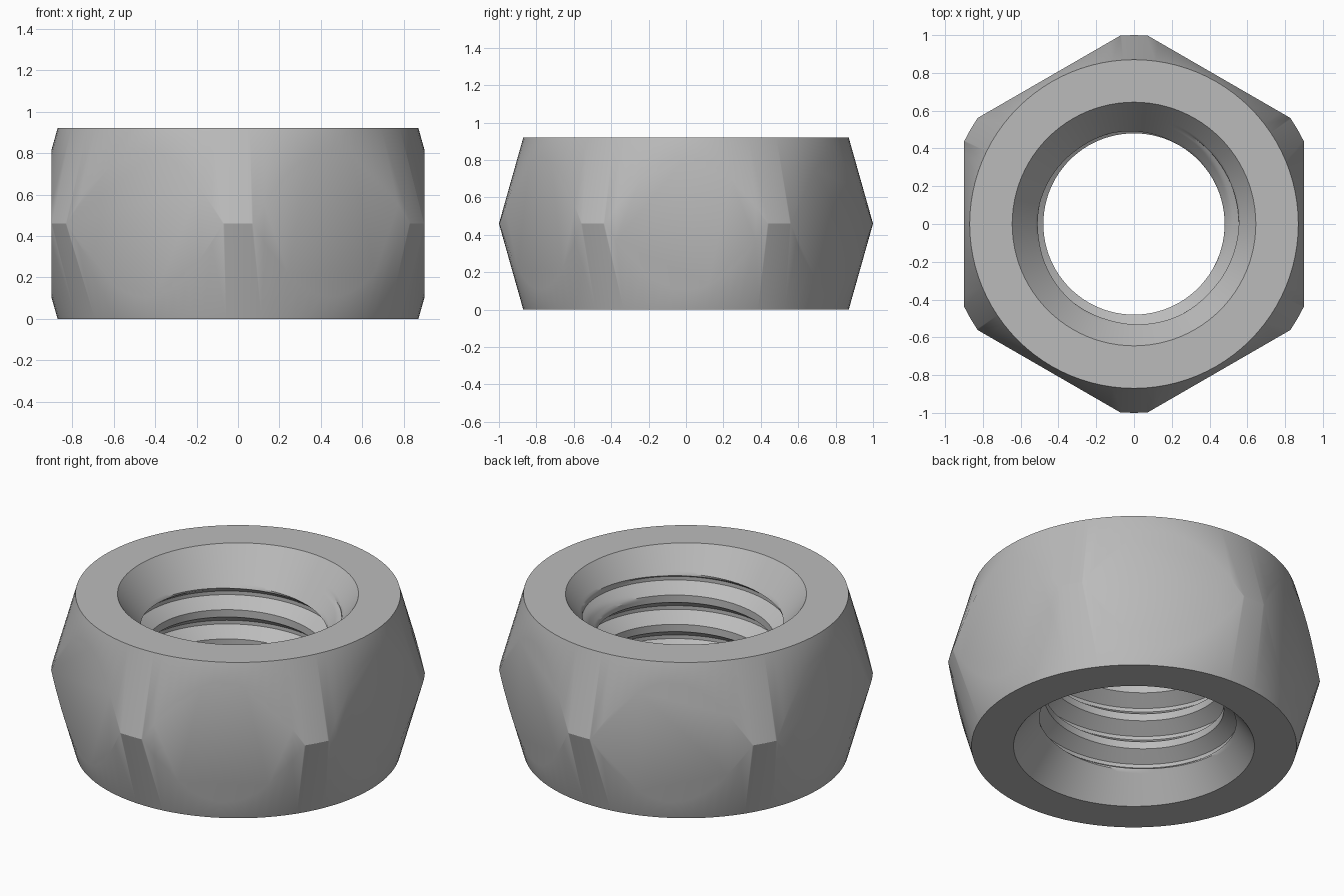
import bpy, bmesh, math
from mathutils import Vector

cube = bpy.data.objects.get("Cube")
if cube:
    bpy.data.objects.remove(cube, do_unlink=True)

SEGMENTS = 96
HEIGHT, MID = 0.92, 0.46
FACE_R, CORNER_R, FLAT_R = 0.87, 1.0, 0.90
MOUTH_R, MAJOR_R, MINOR_R = 0.645, 0.555, 0.48
PITCH, SLOPE = 0.173, 0.75


def polar(r, angle, z):
    return (r * math.cos(angle), r * math.sin(angle), z)


def add_grid(bm, rows):
    """Join rows of points into a sheet of quads, dropping collapsed ones later."""
    rows = [[bm.verts.new(p) for p in row] for row in rows]
    for a, b in zip(rows, rows[1:]):
        for j in range(len(a) - 1):
            bm.faces.new((a[j], a[j + 1], b[j + 1], b[j]))


def weld(bm):
    bmesh.ops.remove_doubles(bm, verts=bm.verts[:], dist=0.0001)


def finish(bm, name, material):
    mesh = bpy.data.meshes.new(name)
    bm.to_mesh(mesh)
    bm.free()
    mesh.materials.append(material)
    obj = bpy.data.objects.new(name, mesh)
    bpy.context.collection.objects.link(obj)
    bpy.ops.object.select_all(action='DESELECT')
    obj.select_set(True)
    bpy.context.view_layer.objects.active = obj
    bpy.ops.object.shade_smooth_by_angle(angle=math.radians(30))
    return obj


steel = bpy.data.materials.new("steel grey")
steel.use_nodes = True
colour = (0.5, 0.5, 0.5, 1)
steel.diffuse_color = colour
steel.node_tree.nodes["Principled BSDF"].inputs["Base Color"].default_value = colour

angles = [math.tau * j / SEGMENTS for j in range(SEGMENTS + 1)]

# Body: a turned double cone, cut by six flats
bm = bmesh.new()
profile = [(MOUTH_R, 0), (FACE_R, 0), (CORNER_R, MID), (FACE_R, HEIGHT), (MOUTH_R, HEIGHT)]
add_grid(bm, [[polar(r, a, z) for a in angles] for r, z in profile])
weld(bm)
for k in range(6):
    normal = Vector(polar(1, k * math.pi / 3, 0))
    cut = bmesh.ops.bisect_plane(bm, geom=bm.verts[:] + bm.edges[:] + bm.faces[:],
                                 plane_co=normal * FLAT_R, plane_no=normal, clear_outer=True)
    edges = [e for e in cut["geom_cut"] if isinstance(e, bmesh.types.BMEdge)]
    bmesh.ops.holes_fill(bm, edges=edges, sides=0)
bmesh.ops.recalc_face_normals(bm, faces=bm.faces[:])
finish(bm, "nut_body", steel)

# Bore: a helical thread running out into a countersink at each end
STEPS = 16


def thread_radius(phase):
    """Flat crest, sloping flank, narrow flat root, sloping flank."""
    d = abs(phase - 0.5)
    t = min(max((d - 0.0625) / 0.3125, 0), 1)
    return MAJOR_R + (MINOR_R - MAJOR_R) * t


def bore_point(row, angle):
    z = PITCH * (row / STEPS + angle / math.tau)
    z = min(max(z, 0), HEIGHT)
    countersink = MOUTH_R - SLOPE * min(z, HEIGHT - z)
    return polar(max(thread_radius(row % STEPS / STEPS), countersink), angle, z)


bm = bmesh.new()
turns = math.ceil(HEIGHT / PITCH)
add_grid(bm, [[bore_point(i, a) for a in angles] for i in range(-STEPS, turns * STEPS + 1)])
weld(bm)
bmesh.ops.dissolve_degenerate(bm, edges=bm.edges[:], dist=0.0001)
bmesh.ops.reverse_faces(bm, faces=bm.faces[:])
finish(bm, "threaded_bore", steel)
